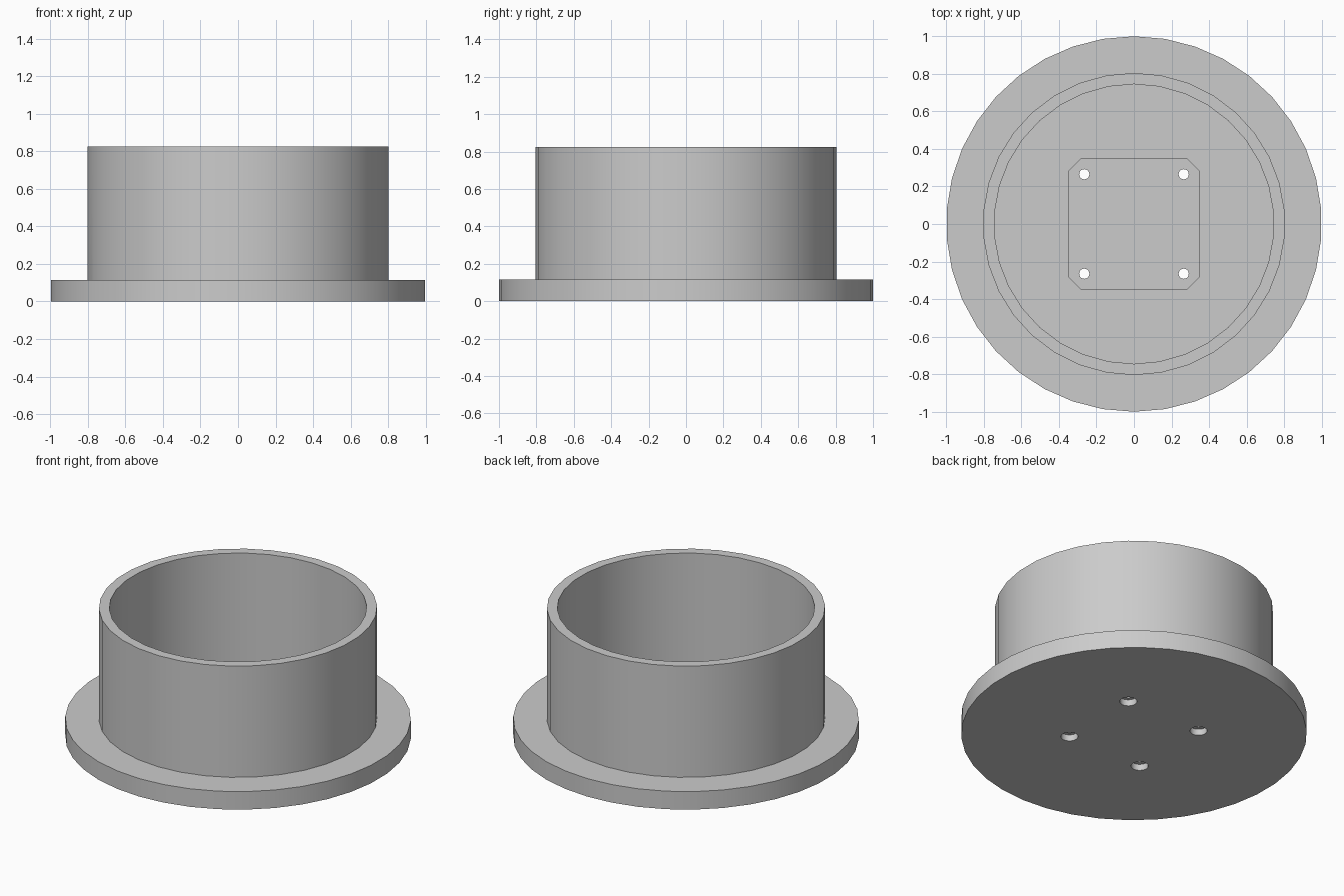
import bpy, bmesh
from math import sin, cos, tau

cube = bpy.data.objects.get("Cube")
if cube:
    bpy.data.objects.remove(cube, do_unlink=True)

grey = bpy.data.materials.new("light_grey")
grey.use_nodes = True
colour = (0.6, 0.6, 0.6, 1)
grey.diffuse_color = colour
grey.node_tree.nodes["Principled BSDF"].inputs["Base Color"].default_value = colour


def circle(radius, sides, x=0, y=0):
    return [(x + radius * sin(tau * i / sides), y + radius * cos(tau * i / sides))
            for i in range(sides)]


def prism(name, outline, z0, z1):
    """Extrude a flat outline from z0 to z1."""
    bm = bmesh.new()
    base = bm.faces.new([bm.verts.new((x, y, z0)) for x, y in outline])
    top = bmesh.ops.extrude_face_region(bm, geom=[base])["geom"]
    bmesh.ops.translate(bm, vec=(0, 0, z1 - z0),
                        verts=[v for v in top if isinstance(v, bmesh.types.BMVert)])
    bmesh.ops.recalc_face_normals(bm, faces=bm.faces)
    mesh = bpy.data.meshes.new(name)
    bm.to_mesh(mesh)
    bm.free()
    mesh.materials.append(grey)
    obj = bpy.data.objects.new(name, mesh)
    bpy.context.collection.objects.link(obj)
    return obj


def combine(target, tool, operation):
    """Apply a boolean and discard its helper."""
    mod = target.modifiers.new("boolean", "BOOLEAN")
    mod.operation, mod.solver, mod.object = operation, "EXACT", tool
    bpy.context.view_layer.objects.active = target
    bpy.ops.object.modifier_apply(modifier=mod.name)
    bpy.data.objects.remove(tool, do_unlink=True)


FLOOR, TOP = 0.115, 0.825

# Flange with the round wall standing on it
cup = prism("flanged_cup", circle(1, 38), 0, FLOOR)
combine(cup, prism("wall", circle(0.805, 34), 0.05, TOP), "UNION")
combine(cup, prism("bore", circle(0.745, 34), FLOOR, TOP + 0.1), "DIFFERENCE")

# Square pocket with clipped corners in the floor
a, b = 0.35, 0.28
octagon = [(a, b), (b, a), (-b, a), (-a, b), (-a, -b), (-b, -a), (b, -a), (a, -b)]
combine(cup, prism("pocket", octagon, FLOOR - 0.035, FLOOR + 0.1), "DIFFERENCE")

# Four screw holes, widened from below
for x in (-0.265, 0.265):
    for y in (-0.265, 0.265):
        combine(cup, prism("hole", circle(0.027, 24, x, y), -0.1, 0.3), "DIFFERENCE")
        combine(cup, prism("counterbore", circle(0.05, 24, x, y), -0.1, 0.04), "DIFFERENCE")

# Smooth round sides, crisp rims
bpy.ops.object.select_all(action="DESELECT")
cup.select_set(True)
bpy.context.view_layer.objects.active = cup
bpy.ops.object.shade_smooth_by_angle()
